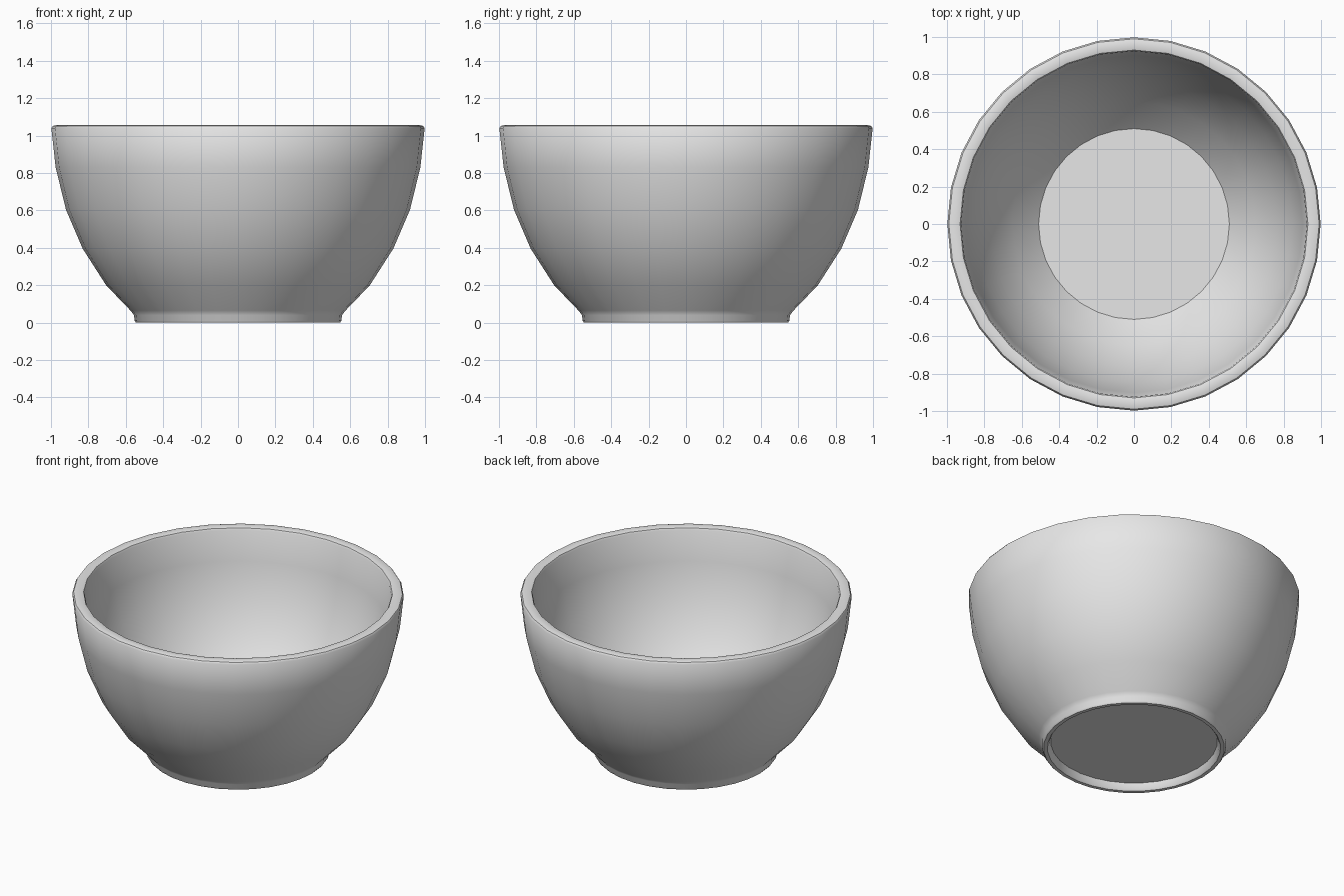
import bpy, bmesh, math

if "Cube" in bpy.data.objects:
    bpy.data.objects.remove(bpy.data.objects["Cube"])

SIDES = 32

# Material
clay = bpy.data.materials.new("light_grey")
clay.diffuse_color = (0.8, 0.8, 0.8, 1)
clay.use_nodes = True
clay.node_tree.nodes["Principled BSDF"].inputs["Base Color"].default_value = clay.diffuse_color

# Closed half section (radius, height): underside, foot, outer wall, rim, inner wall, floor
profile = [
    (0, 0.045), (0.502, 0.045), (0.513, 0.012), (0.522, 0.0),
    (0.545, 0.0), (0.553, 0.01), (0.556, 0.04),
    (0.575, 0.065), (0.705, 0.2), (0.83, 0.395), (0.92, 0.605), (0.975, 0.83),
    (0.998, 1.04), (0.99, 1.052), (0.975, 1.056),
    (0.945, 1.056), (0.93, 1.052), (0.924, 1.04),
    (0.902, 0.845), (0.85, 0.63), (0.765, 0.435), (0.65, 0.25), (0.51, 0.105),
    (0, 0.105),
]

# Lathe the section
bm = bmesh.new()
verts = [bm.verts.new((r, 0, z)) for r, z in profile]
edges = [bm.edges.new(pair) for pair in zip(verts, verts[1:])]
bmesh.ops.spin(bm, geom=verts + edges, cent=(0, 0, 0), axis=(0, 0, 1),
               angle=2 * math.pi, steps=SIDES, use_merge=False)
bmesh.ops.remove_doubles(bm, verts=bm.verts, dist=0.0005)
bmesh.ops.recalc_face_normals(bm, faces=bm.faces)

mesh = bpy.data.meshes.new("bowl")
bm.to_mesh(mesh)
bm.free()
mesh.materials.append(clay)
bowl = bpy.data.objects.new("bowl", mesh)
bpy.context.collection.objects.link(bowl)

# Smooth shading, crisp inner floor and underside edges
bpy.context.view_layer.objects.active = bowl
bowl.select_set(True)
bpy.ops.object.shade_smooth_by_angle(angle=math.radians(40))
